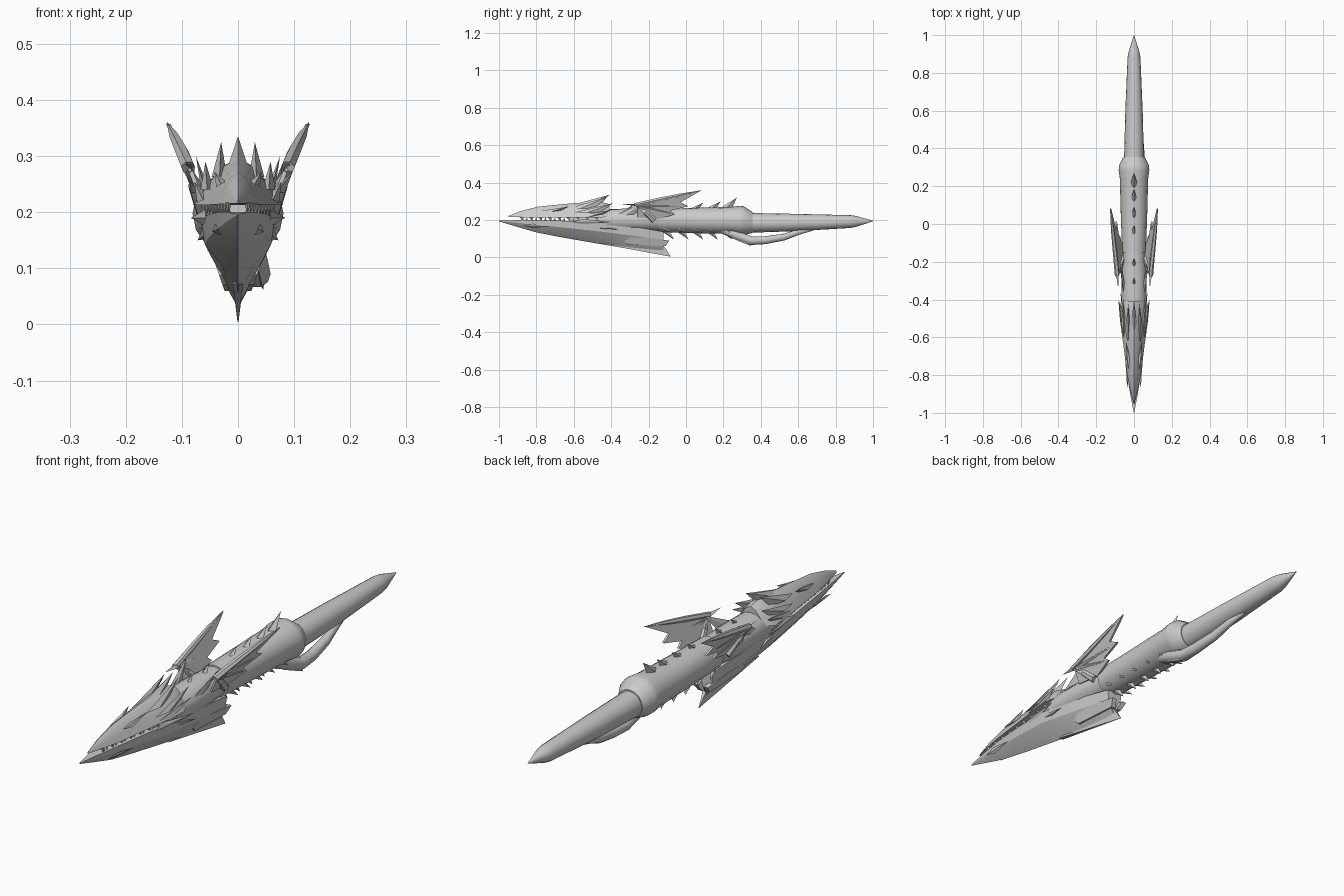
import bpy, bmesh, math
from mathutils import Vector

steel = bpy.data.materials.new("grey_steel")
steel.diffuse_color = (0.6, 0.6, 0.6, 1)


def finish(name, bm, angle=35):
    bmesh.ops.remove_doubles(bm, verts=bm.verts[:], dist=0.0002)
    bmesh.ops.recalc_face_normals(bm, faces=bm.faces[:])
    me = bpy.data.meshes.new(name)
    bm.to_mesh(me)
    bm.free()
    me.materials.append(steel)
    ob = bpy.data.objects.new(name, me)
    bpy.context.collection.objects.link(ob)
    bpy.ops.object.select_all(action='DESELECT')
    ob.select_set(True)
    bpy.context.view_layer.objects.active = ob
    bpy.ops.object.shade_smooth_by_angle(angle=math.radians(angle))
    return ob


def skin(bm, rings):
    """Bridge equal-length rings of points and cap both ends."""
    vs = [[bm.verts.new(p) for p in r] for r in rings]
    n = len(vs[0])
    for a, b in zip(vs, vs[1:]):
        for i in range(n):
            j = (i + 1) % n
            bm.faces.new((a[i], a[j], b[j], b[i]))
    bm.faces.new(vs[0])
    bm.faces.new(vs[-1])


def turned(name, stations, n=16):
    """Round body along y; stations are (y, centre z, radius x, radius z)."""
    bm = bmesh.new()
    skin(bm, [[(rx * math.cos(2 * math.pi * i / n), y, z + rz * math.sin(2 * math.pi * i / n))
               for i in range(n)] for y, z, rx, rz in stations])
    return finish(name, bm)


def tube(bm, path, n=8):
    """Tapered tube; path items are (x, y, z, radius)."""
    pts = [Vector(p[:3]) for p in path]
    rings = []
    for i, p in enumerate(pts):
        d = (pts[min(i + 1, len(pts) - 1)] - pts[max(i - 1, 0)]).normalized()
        u = d.cross(Vector((0, 0, 1))).normalized()
        v = d.cross(u)
        rings.append([p + path[i][3] * (u * math.cos(2 * math.pi * k / n) + v * math.sin(2 * math.pi * k / n))
                      for k in range(n)])
    skin(bm, rings)


def spike(bm, base, tip, length, width):
    """Four-sided blade: base stretched along y by length and across by width."""
    b = Vector(base)
    d = (Vector(tip) - b).normalized()
    along = Vector((0, 1, 0))
    side = d.cross(along).normalized() * width
    ring = [bm.verts.new(b + o) for o in (along * length, side, -along * length, -side)]
    t = bm.verts.new(tip)
    for i in range(4):
        bm.faces.new((ring[i], ring[(i + 1) % 4], t))
    bm.faces.new(ring)


def mirrored(fn):
    for s in (-1, 1):
        fn(s)


def lofted(name, stations, half, angle):
    """Symmetric loft; half(w, top, bottom) gives the right side of the section."""
    bm = bmesh.new()
    rings = []
    for y, w, zt, zb in stations:
        h = half(w, zt, zb)
        ring = h + [(-x, z) for x, z in reversed(h) if abs(x) > 0 or w == 0]
        rings.append([(x, y, z) for x, z in ring])
    skin(bm, rings)
    return finish(name, bm, angle)


# Rear shaft with pointed end, ribbed body and neck
turned("shaft", [(0.33, 0.185, 0.053, 0.053), (0.6, 0.187, 0.046, 0.046), (0.88, 0.192, 0.034, 0.034),
                 (0.91, 0.193, 0.029, 0.029), (1.0, 0.195, 0.001, 0.001)])
turned("body", [(-0.15, 0.2, 0.063, 0.064), (0.05, 0.198, 0.07, 0.068), (0.24, 0.198, 0.075, 0.072),
                (0.285, 0.198, 0.081, 0.078), (0.31, 0.197, 0.08, 0.077), (0.355, 0.187, 0.056, 0.056)])
turned("neck", [(-0.62, 0.205, 0.04, 0.045), (-0.42, 0.2, 0.067, 0.06), (-0.28, 0.2, 0.067, 0.061),
                (-0.14, 0.2, 0.057, 0.058)])

# Upper head: domed wedge with a flat underside
lofted("upper_head", [(-0.95, 0.002, 0.222, 0.216), (-0.88, 0.02, 0.249, 0.215), (-0.79, 0.038, 0.272, 0.214),
                      (-0.65, 0.055, 0.286, 0.213), (-0.52, 0.073, 0.296, 0.213), (-0.45, 0.08, 0.296, 0.214),
                      (-0.41, 0.06, 0.285, 0.22)],
       lambda w, t, b: [(w, b), (0.72 * w, b + 0.4 * (t - b)), (0.36 * w, b + 0.82 * (t - b)), (0.0, t)]
       , 30)

# Lower jaw: long keeled wedge
lofted("lower_jaw", [(-1.0, 0.001, 0.197, 0.193), (-0.9, 0.02, 0.2, 0.163), (-0.8, 0.036, 0.2, 0.134),
                     (-0.65, 0.053, 0.196, 0.105), (-0.5, 0.066, 0.187, 0.079), (-0.3, 0.052, 0.168, 0.045),
                     (-0.12, 0.034, 0.138, 0.03)],
       lambda w, t, b: [(w, t), (0.9 * w, t - 0.4 * (t - b)), (0.4 * w, t - 0.78 * (t - b)), (0.0, b)], 15)

# Keel point and raised rear plates of the jaw
bm = bmesh.new()
bm_pts = [(-0.45, 0.072), (-0.08, 0.004), (-0.125, 0.07), (-0.2, 0.11)]
skin(bm, [[(x * (0.1 if i == 1 else 1), y, z) for i, (y, z) in enumerate(bm_pts)] for x in (-0.009, 0.009)])
finish("jaw_keel", bm, 20)
bm = bmesh.new()
plate = [(-0.33, 0.088), (-0.3, 0.108), (-0.22, 0.108), (-0.09, 0.09), (-0.11, 0.06), (-0.31, 0.07)]


def jaw_plate(s):
    skin(bm, [[(s * (x + (z - 0.06) * 0.35), y, z) for y, z in plate] for x in (0.004, 0.024)])


mirrored(jaw_plate)
finish("jaw_plates", bm, 20)

# Crest, head horns, brow ridges and cheek fins
bm = bmesh.new()
spike(bm, (0, -0.56, 0.27), (0, -0.41, 0.335), 0.09, 0.022)


def head_spikes(s):
    spike(bm, (s * 0.033, -0.56, 0.262), (s * 0.03, -0.42, 0.325), 0.07, 0.014)
    spike(bm, (s * 0.055, -0.53, 0.24), (s * 0.058, -0.39, 0.29), 0.07, 0.012)
    spike(bm, (s * 0.062, -0.52, 0.222), (s * 0.078, -0.4, 0.255), 0.06, 0.012)
    spike(bm, (s * 0.03, -0.72, 0.25), (s * 0.042, -0.63, 0.272), 0.05, 0.01)
    spike(bm, (s * 0.058, -0.55, 0.19), (s * 0.084, -0.4, 0.19), 0.06, 0.015)
    spike(bm, (s * 0.052, -0.5, 0.165), (s * 0.072, -0.36, 0.15), 0.06, 0.014)
    spike(bm, (s * 0.035, -0.82, 0.17), (s * 0.046, -0.72, 0.165), 0.05, 0.012)


mirrored(head_spikes)
finish("head_spikes", bm, 20)

# Teeth in both jaws
bm = bmesh.new()


def teeth(s):
    for i in range(9):
        y = -0.88 + i * 0.05
        x = 0.017 + 0.0055 * i
        spike(bm, (s * x, y, 0.217), (s * x, y + 0.01, 0.192), 0.012, 0.005)
        spike(bm, (s * x * 0.95, y + 0.025, 0.19), (s * x * 0.95, y + 0.03, 0.213), 0.011, 0.005)


mirrored(teeth)
finish("teeth", bm, 20)

# Wings: bony arm with a scalloped membrane
bm = bmesh.new()
root = [(0.062, -0.26, 0.215), (0.06, -0.15, 0.205)]
edge = [(0.088, -0.26, 0.283), (0.124, 0.08, 0.357), (0.098, -0.03, 0.295), (0.094, 0.012, 0.274),
        (0.08, -0.085, 0.25), (0.078, -0.06, 0.23)]


def wing(s):
    outline = [root[0]] + edge + [root[1]]
    skin(bm, [[(s * (x + o), y, z) for x, y, z in outline] for o in (-0.004, 0.004)])
    tube(bm, [(s * 0.058, -0.17, 0.2, 0.018), (s * 0.075, -0.22, 0.245, 0.014), (s * 0.089, -0.27, 0.281, 0.013),
              (s * 0.1, -0.15, 0.308, 0.012), (s * 0.113, -0.03, 0.334, 0.009), (s * 0.126, 0.085, 0.359, 0.001)], 6)
    for x, y, z in (edge[3], edge[5]):
        tube(bm, [(s * 0.087, -0.25, 0.275, 0.009), (s * x, y, z, 0.001)], 5)
    spike(bm, (s * 0.088, -0.26, 0.28), (s * 0.084, -0.34, 0.285), 0.02, 0.01)
    spike(bm, (s * 0.056, -0.32, 0.23), (s * 0.075, -0.22, 0.3), 0.045, 0.008)


mirrored(wing)
finish("wings", bm, 30)

# Dorsal and belly spines
bm = bmesh.new()
for y, h, size in ((-0.32, 0.28, 0.02), (-0.22, 0.285, 0.022), (-0.06, 0.287, 0.03),
                   (0.03, 0.292, 0.034), (0.12, 0.3, 0.036), (0.2, 0.32, 0.04)):
    spike(bm, (0, y, 0.25), (0, y + size * 1.8, h), size, size * 0.55)
for i in range(5):
    y = -0.11 + i * 0.078
    spike(bm, (0, y, 0.142), (0, y + 0.045, 0.096), 0.024, 0.014)
    for s in (-1, 1):
        spike(bm, (s * 0.045, y, 0.155), (s * 0.054, y + 0.035, 0.13), 0.018, 0.008)
finish("spines", bm, 20)

# Curved tail guard beneath the shaft
bm = bmesh.new()
tube(bm, [(0.02, 0.2, 0.15, 0.025), (0.028, 0.28, 0.115, 0.025), (0.033, 0.345, 0.09, 0.025),
          (0.03, 0.42, 0.092, 0.022), (0.02, 0.52, 0.108, 0.019), (0.01, 0.6, 0.135, 0.015),
          (0.0, 0.68, 0.152, 0.008)], 10)
spike(bm, (0.035, 0.29, 0.105), (0.045, 0.345, 0.062), 0.05, 0.018)
finish("tail_guard", bm, 40)
